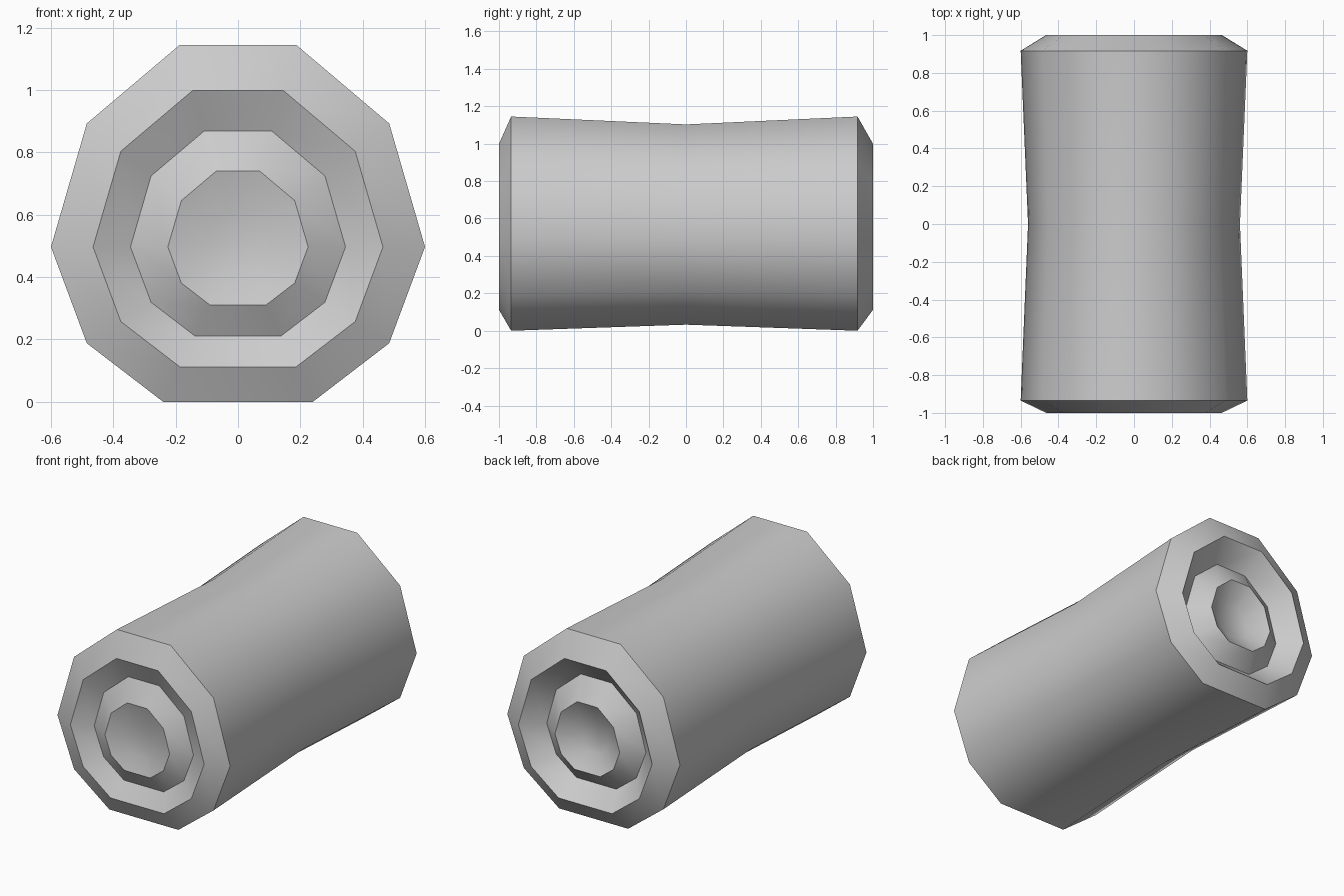
import bpy
import bmesh
from mathutils import Vector

cube = bpy.data.objects.get("Cube")
if cube:
    bpy.data.objects.remove(cube, do_unlink=True)

# Plain grey material
grey = bpy.data.materials.new("plain_grey")
grey.use_nodes = True
colour = (0.6, 0.6, 0.6, 1)
grey.diffuse_color = colour
grey.node_tree.nodes["Principled BSDF"].inputs["Base Color"].default_value = colour

# Ten-sided cross-section, right half from top to bottom, then mirrored
CENTRE_Z = 0.497
half = [(0.187, 1.145), (0.485, 0.893), (0.6, 0.497), (0.485, 0.188), (0.24, 0.0)]
outline = half + [(-x, z) for x, z in reversed(half)]

# Rings from front to back: (y, scale about the centre axis)
rings = [
    (-0.965, 0.175), (-1.0, 0.375), (-0.935, 0.575), (-1.0, 0.775), (-0.935, 1.0),
    (0.0, 0.935),
    (0.917, 1.0), (1.0, 0.775), (0.89, 0.575), (0.98, 0.375), (0.91, 0.175),
]

bm = bmesh.new()
loops = [[bm.verts.new((x * s, y, CENTRE_Z + (z - CENTRE_Z) * s)) for x, z in outline]
         for y, s in rings]
count = len(outline)

# Waisted body and stepped end rings
for a, b in zip(loops, loops[1:]):
    for i in range(count):
        j = (i + 1) % count
        bm.faces.new((a[i], a[j], b[j], b[i])).smooth = True

# Flat discs at the middle of both ends
bm.faces.new(loops[0])
bm.faces.new(loops[-1])
bmesh.ops.recalc_face_normals(bm, faces=bm.faces)

mesh = bpy.data.meshes.new("waisted_roller")
bm.to_mesh(mesh)
bm.free()
mesh.materials.append(grey)
roller = bpy.data.objects.new("waisted_roller", mesh)
bpy.context.collection.objects.link(roller)

# Smooth sides with sharp ring edges
bpy.context.view_layer.objects.active = roller
roller.select_set(True)
bpy.ops.object.shade_smooth_by_angle(angle=0.72)
